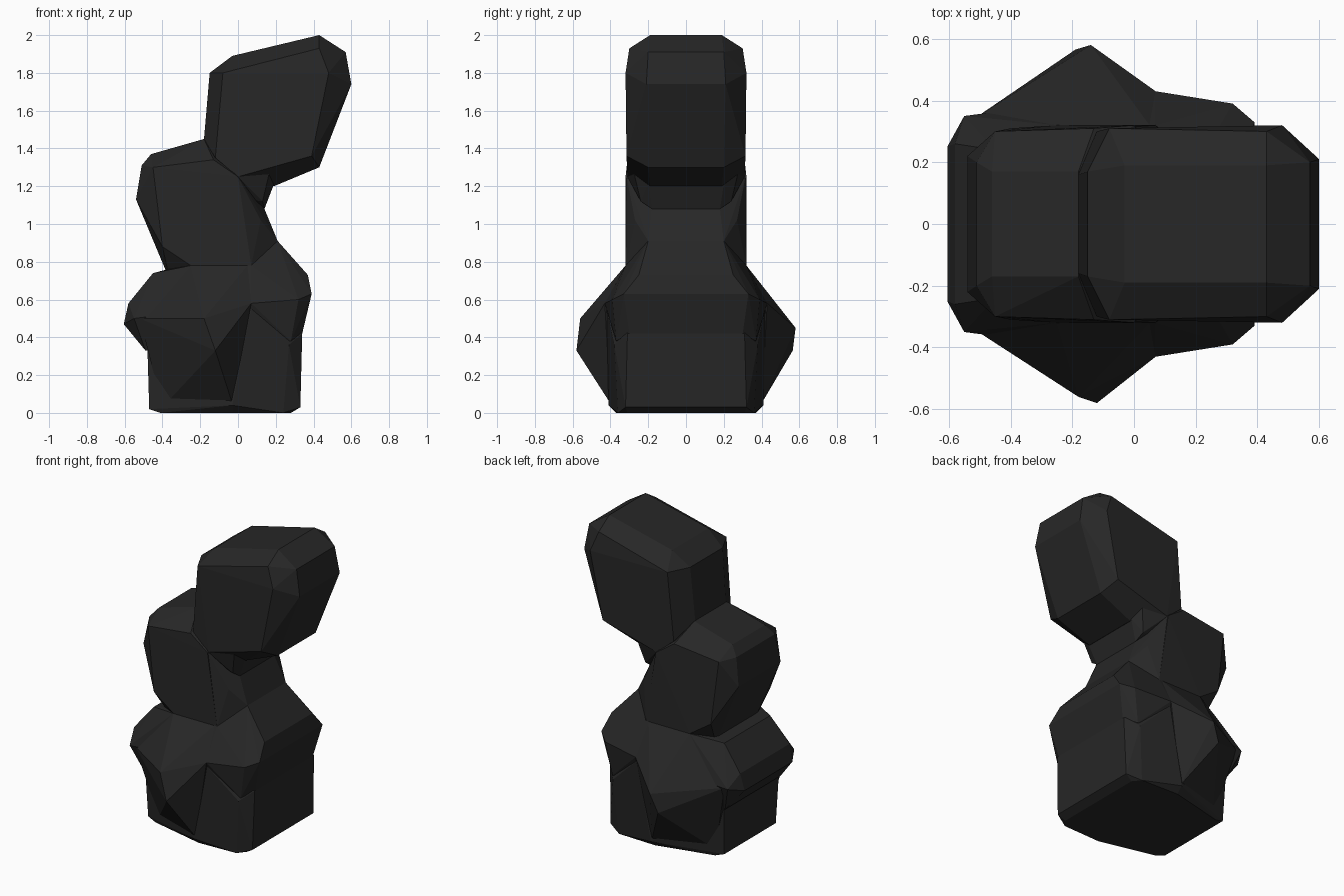
import bpy, bmesh

mat = bpy.data.materials.new("dark_stone")
mat.diffuse_color = (0.02, 0.02, 0.02, 1)


def rock(name, half, extra=()):
    """Faceted convex boulder from half-points mirrored across y, plus one-sided points."""
    pts = [(x, s * y, z) for x, y, z in half for s in (1, -1)] + list(extra)
    bm = bmesh.new()
    for p in pts:
        bm.verts.new(p)
    res = bmesh.ops.convex_hull(bm, input=bm.verts[:])
    loose = {v for v in res["geom_interior"] + res["geom_unused"]
             if isinstance(v, bmesh.types.BMVert)}
    bmesh.ops.delete(bm, geom=list(loose), context='VERTS')
    bmesh.ops.dissolve_limit(bm, angle_limit=0.03, verts=bm.verts[:], edges=bm.edges[:])
    bmesh.ops.recalc_face_normals(bm, faces=bm.faces[:])
    me = bpy.data.meshes.new(name)
    bm.to_mesh(me)
    bm.free()
    me.materials.append(mat)
    ob = bpy.data.objects.new(name, me)
    bpy.context.collection.objects.link(ob)
    return ob


# Foot of the stack
base = rock("rock_stack", [
    (-0.47, 0.27, 0.02), (-0.41, 0.28, 0), (-0.03, 0.37, 0), (-0.03, 0.41, 0.04),
    (0.24, 0.36, 0.0), (0.33, 0.32, 0.03), (0.28, 0.31, 0), (0.34, 0.31, 0.42),
    (0.27, 0.38, 0.36), (0.07, 0.42, 0.55), (-0.48, 0.29, 0.36)])

# Pointed bulges on the front and back
bulge = rock("side_bulge", [
    (-0.03, 0.40, 0.05), (-0.40, 0.26, 0.03), (0.07, 0.43, 0.58), (0.05, 0.32, 0.78),
    (-0.25, 0.32, 0.78), (-0.52, 0.34, 0.50), (-0.35, 0.40, 0.42)],
    [(-0.12, -0.58, 0.33), (-0.18, -0.56, 0.50), (-0.14, 0.58, 0.45), (-0.19, 0.565, 0.33)])

# Wide belly
belly = rock("belly", [
    (0.34, 0.30, 0.42), (0.28, 0.37, 0.38), (0.32, 0.39, 0.60), (0.39, 0.33, 0.63),
    (0.37, 0.25, 0.73), (0.21, 0.20, 0.91), (0.07, 0.32, 0.78), (0.07, 0.43, 0.58),
    (-0.25, 0.32, 0.78), (-0.45, 0.24, 0.74), (-0.58, 0.26, 0.58), (-0.605, 0.25, 0.47),
    (-0.55, 0.35, 0.50), (-0.49, 0.29, 0.33)])

# Middle boulder leaning left
middle = rock("middle_boulder", [
    (-0.18, 0.17, 1.45), (-0.46, 0.17, 1.37), (-0.51, 0.20, 1.31), (-0.45, 0.30, 1.30),
    (-0.54, 0.22, 1.13), (-0.43, 0.20, 0.90), (-0.40, 0.31, 0.88), (-0.25, 0.32, 0.78),
    (0.07, 0.32, 0.78), (0.0, 0.32, 1.25), (-0.13, 0.31, 1.34), (-0.36, 0.20, 0.70)])

# Narrow neck under the top boulder
neck = rock("neck", [
    (0.0, 0.315, 1.25), (0.14, 0.18, 1.08), (0.12, 0.27, 1.02), (0.21, 0.20, 0.91),
    (0.14, 0.26, 0.84), (0.07, 0.32, 0.78), (-0.10, 0.20, 1.20)])
ledge = rock("neck_ledge", [
    (0.0, 0.31, 1.25), (0.19, 0.20, 1.21), (0.14, 0.18, 1.08), (0.13, 0.24, 1.12),
    (0.17, 0.28, 1.29), (-0.10, 0.20, 1.15)])

# Top boulder overhanging right
top = rock("top_boulder", [
    (-0.18, 0.16, 1.45), (-0.15, 0.17, 1.80), (-0.03, 0.19, 1.89), (0.43, 0.19, 2.0),
    (0.57, 0.20, 1.91), (0.60, 0.21, 1.74), (0.43, 0.20, 1.30), (0.19, 0.19, 1.20),
    (0.0, 0.31, 1.25), (-0.12, 0.30, 1.35), (-0.08, 0.31, 1.80), (0.43, 0.30, 1.93),
    (0.48, 0.32, 1.80), (0.39, 0.315, 1.36)])

# Fuse everything into one solid
parts = [bulge, belly, middle, neck, ledge, top]
for p in parts:
    m = base.modifiers.new("join_" + p.name, 'BOOLEAN')
    m.operation = 'UNION'
    m.solver = 'EXACT'
    m.object = p
dg = bpy.context.evaluated_depsgraph_get()
fused = bpy.data.meshes.new_from_object(base.evaluated_get(dg))
base.modifiers.clear()
base.data = fused
for p in parts:
    bpy.data.objects.remove(p)
